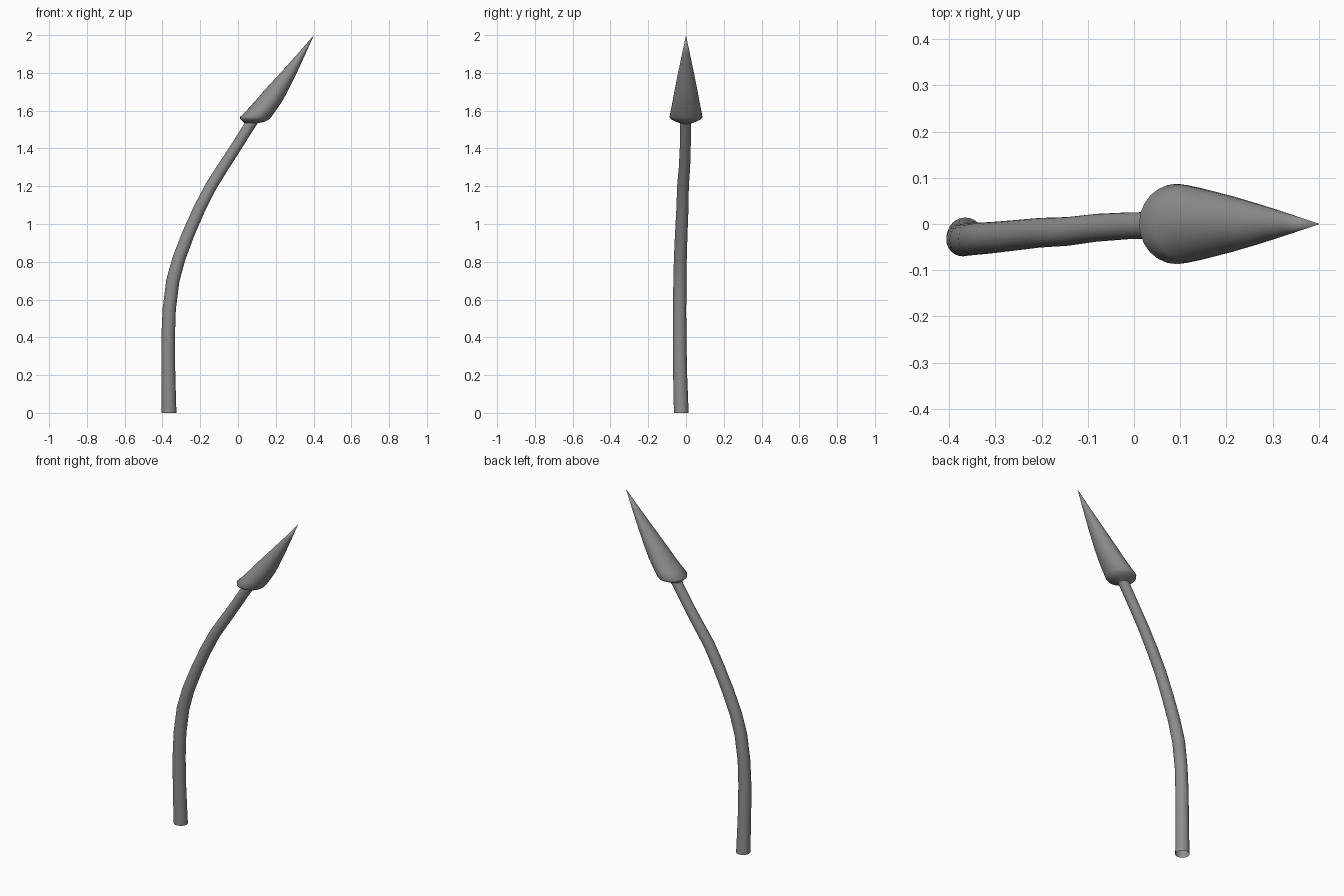
import bpy, bmesh, math
from mathutils import Vector

if "Cube" in bpy.data.objects:
    bpy.data.objects.remove(bpy.data.objects["Cube"])

N = 24
ANG = [2 * math.pi * i / N for i in range(N)]

grey = bpy.data.materials.new("dark_grey")
grey.diffuse_color = (.27, .27, .27, 1)
grey.use_nodes = True
grey.node_tree.nodes["Principled BSDF"].inputs["Base Color"].default_value = grey.diffuse_color


def loft(name, rings, tip=None):
    """Skin a row of rings, open at the ends unless a tip is given."""
    bm = bmesh.new()
    loops = [[bm.verts.new(p) for p in r] for r in rings]
    for a, b in zip(loops, loops[1:]):
        for i in range(N):
            j = (i + 1) % N
            bm.faces.new((a[i], a[j], b[j], b[i]))
    if tip:
        t = bm.verts.new(tip)
        for i in range(N):
            bm.faces.new((loops[-1][i], loops[-1][(i + 1) % N], t))
    bmesh.ops.recalc_face_normals(bm, faces=bm.faces[:])
    me = bpy.data.meshes.new(name)
    bm.to_mesh(me)
    bm.free()
    me.materials.append(grey)
    ob = bpy.data.objects.new(name, me)
    bpy.context.collection.objects.link(ob)
    bpy.context.view_layer.objects.active = ob
    ob.select_set(True)
    bpy.ops.object.shade_smooth_by_angle(angle=math.radians(60))
    ob.select_set(False)


# Bent stem, open at the bottom: path point and radius
path = [(-.365, -.025, 0, .039), (-.369, -.031, .2, .037), (-.37, -.034, .4, .036),
        (-.364, -.034, .55, .035), (-.345, -.032, .7, .035), (-.312, -.030, .82, .034),
        (-.262, -.025, .95, .033), (-.205, -.019, 1.08, .032), (-.143, -.016, 1.2, .031),
        (-.08, -.008, 1.3, .030), (-.015, -.004, 1.4, .029), (.048, -.003, 1.5, .029),
        (.076, -.002, 1.545, .03)]
pts = [Vector(p[:3]) for p in path]
rings = []
for k, p in enumerate(pts):
    t = pts[min(k + 1, len(pts) - 1)] - pts[max(k - 1, 0)]
    if k == 0:
        t = Vector((0, 0, 1))
    t.normalize()
    side = Vector((0, 1, 0)).cross(t).normalized()
    up = t.cross(side)
    rings.append([p + path[k][3] * (math.cos(a) * side + math.sin(a) * up) for a in ANG])
loft("stem", rings)

# Spear head: horizontal rings (left x, right x, half depth, left z, right z)
head = [(.036, .104, .03, 1.533, 1.533), (.026, .14, .055, 1.543, 1.541),
        (.011, .165, .080, 1.556, 1.553), (.011, .175, .087, 1.567, 1.565),
        (.045, .2, .081, 1.6, 1.6), (.09, .234, .071, 1.65, 1.65),
        (.133, .262, .062, 1.7, 1.7), (.225, .311, .042, 1.8, 1.8),
        (.315, .357, .021, 1.9, 1.9)]
rings = []
for l, r, d, zl, zr in head:
    rings.append([((l + r) / 2 + (r - l) / 2 * math.cos(a), d * math.sin(a),
                   (zl + zr) / 2 + (zr - zl) / 2 * math.cos(a)) for a in ANG])
loft("spear_head", rings, tip=(.402, 0, 2))
